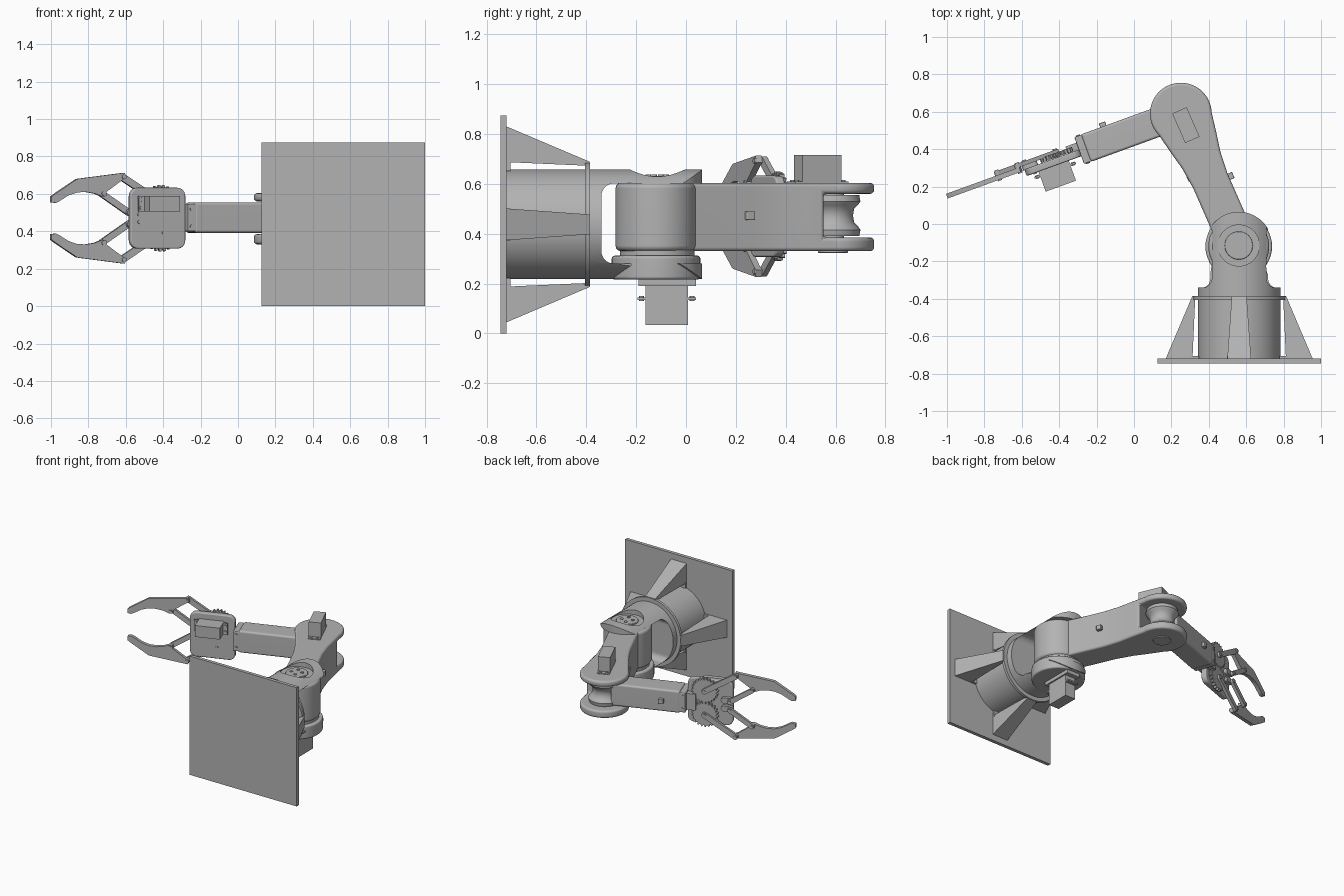
import bpy, bmesh
from math import sin, cos, pi, radians, hypot, atan2
from mathutils import Matrix, Vector

cube = bpy.data.objects.get("Cube")
if cube:
    bpy.data.objects.remove(cube, do_unlink=True)

grey = bpy.data.materials.new("plain grey")
grey.use_nodes = True
grey.diffuse_color = (0.45, 0.45, 0.45, 1)
grey.node_tree.nodes["Principled BSDF"].inputs["Base Color"].default_value = (0.45, 0.45, 0.45, 1)

# Working frames: world, base (axis along y), upper arm, forearm, gripper (a, z, depth)
WORLD = Matrix()
BASE = Matrix.Translation((0.5625, 0, 0.4375)) @ Matrix.Rotation(pi / 2, 4, 'X')
SHOULDER = Matrix.Translation((0.56, -0.115, 0))
UPPER = SHOULDER @ Matrix.Rotation(radians(113.7), 4, 'Z')
FORE = Matrix.Translation((0.25, 0.59, 0)) @ Matrix.Rotation(radians(200), 4, 'Z')
GRIP = FORE @ Matrix.Rotation(pi / 2, 4, 'X')


def apply(ob, kind, **settings):
    mod = ob.modifiers.new(kind.title(), kind)
    for key, value in settings.items():
        setattr(mod, key, value)
    bpy.context.view_layer.objects.active = ob
    bpy.ops.object.modifier_apply(modifier=mod.name)


def finish(ob, bevel=0.0, segments=3):
    if bevel:
        apply(ob, 'BEVEL', width=bevel, segments=segments, limit_method='ANGLE',
              angle_limit=radians(40))
    bpy.ops.object.select_all(action='DESELECT')
    ob.select_set(True)
    bpy.context.view_layer.objects.active = ob
    bpy.ops.object.shade_smooth_by_angle(angle=radians(35))
    ob.modifiers.new("Weighted", 'WEIGHTED_NORMAL').keep_sharp = True
    return ob


def make(name, bm, frame):
    bmesh.ops.recalc_face_normals(bm, faces=bm.faces)
    mesh = bpy.data.meshes.new(name)
    bm.to_mesh(mesh)
    bm.free()
    mesh.transform(frame)
    mesh.materials.append(grey)
    ob = bpy.data.objects.new(name, mesh)
    bpy.context.collection.objects.link(ob)
    return ob


def prism(name, points, lo, hi, frame=WORLD, bevel=0.0, done=True):
    bm = bmesh.new()
    face = bm.faces.new([bm.verts.new((x, y, lo)) for x, y in points])
    top = bmesh.ops.extrude_face_region(bm, geom=[face])["geom"]
    bmesh.ops.translate(bm, vec=(0, 0, hi - lo),
                        verts=[v for v in top if isinstance(v, bmesh.types.BMVert)])
    ob = make(name, bm, frame)
    return finish(ob, bevel) if done else ob


def arc(x, y, r, start=0, end=360, n=48):
    count = n if end - start == 360 else n + 1
    return [(x + r * cos(radians(start + (end - start) * i / n)),
             y + r * sin(radians(start + (end - start) * i / n))) for i in range(count)]


def disc(name, x, y, r, lo, hi, frame=WORLD, bevel=0.0, done=True, n=48):
    return prism(name, arc(x, y, r, n=n), lo, hi, frame, bevel, done)


def rect(x0, x1, y0, y1):
    return [(x0, y0), (x1, y0), (x1, y1), (x0, y1)]


def rounded(x0, x1, y0, y1, r):
    corners = [(x1 - r, y1 - r), (x0 + r, y1 - r), (x0 + r, y0 + r), (x1 - r, y0 + r)]
    return [p for i, (x, y) in enumerate(corners) for p in arc(x, y, r, 90 * i, 90 * i + 90, 6)]


def bar(name, p, q, w, lo, hi, frame):
    t = atan2(q[1] - p[1], q[0] - p[0]) * 180 / pi
    pts = arc(*q, w / 2, t - 90, t + 90, 8) + arc(*p, w / 2, t + 90, t + 270, 8)
    return prism(name, pts, lo, hi, frame)


def boolean(ob, cutter, operation='DIFFERENCE'):
    cutter.hide_render = True
    apply(ob, 'BOOLEAN', object=cutter, operation=operation, solver='EXACT')
    bpy.data.objects.remove(cutter, do_unlink=True)


def servo(name, frame, x, y, lo, hi, tab):
    prism(name + "_servo", rect(x - 0.086, x + 0.086, y - 0.042, y + 0.042), lo, hi, frame)
    prism(name + "_servo_tab", rect(x - 0.117, x + 0.117, y - 0.042, y + 0.042), tab, tab + 0.01, frame)
    for sx in (-0.102, 0.102):
        for sy in (-0.022, 0.022):
            disc(name + "_servo_screw", x + sx, y + sy, 0.01, tab - 0.004, tab + 0.015, frame, n=12)


# Mounting plate, pedestal and flange
prism("mounting_plate", rect(-0.4375, 0.4375, -0.4375, 0.4375), 0.72, 0.745, BASE)
disc("pedestal", 0, 0, 0.22, 0.36, 0.725, BASE, n=64)
disc("pedestal_flange", 0, 0, 0.249, 0.385, 0.405, BASE, n=64)

# Four tapered braces around the pedestal
for i in range(4):
    bm = bmesh.new()
    for depth, inner, outer, half in ((0.725, 0.25, 0.395, 0.064), (0.388, 0.235, 0.252, 0.04)):
        for r in (inner, outer):
            for s in (-half, half):
                bm.verts.new((r, s, depth))
    bmesh.ops.convex_hull(bm, input=bm.verts)
    finish(make("pedestal_brace", bm, BASE @ Matrix.Rotation(i * pi / 2, 4, 'Z')))
    prism("brace_foot", rect(0.215, 0.26, -0.064, 0.064), 0.705, 0.722,
          BASE @ Matrix.Rotation(i * pi / 2, 4, 'Z'))

# Shoulder fork carved from a cylinder
fork = disc("shoulder_fork", 0, 0, 0.22, -0.07, 0.395, BASE, done=False, n=64)
side = [(0.23, -0.295), (0.23, -0.225), (0.19, -0.21), (0.165, -0.18), (0.15, -0.14)]
outline = side + arc(0, 0, 0.18, -36, 216, 48) + [(-x, y) for x, y in reversed(side)]
boolean(fork, prism("fork_outline", outline, 0, 1, SHOULDER, done=False), 'INTERSECT')
slot = prism("fork_slot", rect(0, 1.2, -0.34, 0.3), 0.28, 0.602, done=False)
apply(slot, 'BEVEL', width=0.05, segments=5)
boolean(fork, slot)
boolean(fork, disc("fork_recess", 0, 0, 0.11, 0.622, 0.9, SHOULDER, done=False))
finish(fork)
disc("shoulder_pivot", 0, 0, 0.075, 0.6, 0.632, SHOULDER, 0.005)
for x, y in arc(0, 0, 0.038, 20, 380, 4):
    disc("pivot_screw", x, y, 0.011, 0.62, 0.637, SHOULDER, n=12)

# Shoulder turntable and its motor
disc("shoulder_turntable", 0, -0.005, 0.178, 0.216, 0.312, SHOULDER, 0.012)
disc("turntable_neck", 0, 0, 0.15, 0.3, 0.34, SHOULDER)
prism("servo_mount", rect(0.51, 0.615, -0.19, 0.04), 0.19, 0.22)
servo("shoulder", Matrix.Translation((0.5625, -0.077, 0)) @ Matrix.Rotation(pi / 2, 4, 'Z'),
      0, 0, 0.033, 0.2, 0.135)

# Upper arm with a slotted elbow
disc("shoulder_barrel", 0, -0.005, 0.163, 0.33, 0.604, SHOULDER, 0.022)
edge = [(0, 0.1), (0.38, 0.1), (0.5, 0.112), (0.6, 0.133)]
outline = [(x, -y) for x, y in edge] + arc(0.77, 0, 0.165, -112, 112, 40) + edge[::-1]
arm = prism("upper_arm", outline, 0.33, 0.604, UPPER, done=False)
boolean(arm, prism("elbow_slot", rounded(0.67, 1.2, -0.4, 0.4, 0.03), 0.385, 0.56, UPPER, done=False))
finish(arm, 0.016)
disc("elbow_bearing", 0.77, 0, 0.06, 0.323, 0.34, UPPER, 0.004)
servo("elbow", UPPER, 0.703, 0, 0.6, 0.716, 0.6)
prism("arm_clip_outer", rect(0.34, 0.375, -0.125, -0.09), 0.455, 0.49, UPPER, 0.004)
prism("arm_clip_inner", rect(0.42, 0.455, 0.09, 0.108), 0.455, 0.49, UPPER, 0.004)

# Elbow hub, a waisted spool
profile = [(0.39, 0.105), (0.415, 0.11), (0.43, 0.1), (0.445, 0.085), (0.473, 0.08),
           (0.5, 0.085), (0.515, 0.1), (0.53, 0.11), (0.556, 0.105)]
bm = bmesh.new()
rings = [[bm.verts.new((x, y, z)) for x, y in arc(0, 0, r)] for z, r in profile]
for low, high in zip(rings, rings[1:]):
    for i in range(len(low)):
        bm.faces.new((low[i - 1], low[i], high[i], high[i - 1]))
bm.faces.new(rings[0])
bm.faces.new(rings[-1])
finish(make("elbow_hub", bm, FORE))
disc("elbow_axle", 0, 0, 0.045, 0.37, 0.57, FORE)

# Forearm and wrist
prism("forearm", rect(0.06, 0.54, -0.078, 0.078), 0.392, 0.554, FORE, 0.014)
prism("wrist_block", rect(0.52, 0.578, -0.076, 0.076), 0.4, 0.546, FORE, 0.006)
prism("wrist_bracket", rect(0.57, 0.64, -0.045, 0.03), 0.41, 0.53, FORE)
prism("forearm_clip", rect(0.395, 0.43, -0.1, -0.07), 0.455, 0.49, FORE, 0.004)
for z in (0.425, 0.52):
    disc("wrist_screw", 0.556, z, 0.011, -0.081, 0.081, GRIP, n=12)

# Gripper body and motor
prism("gripper_body", rounded(0.575, 0.888, 0.307, 0.633, 0.045), -0.032, 0.006, GRIP, 0.008)
servo("gripper", GRIP @ Matrix.Translation((0, 0.548, 0)) @ Matrix.Rotation(pi, 4, 'X'),
      0.735, 0, 0.02, 0.145, 0.05)
for a, z in ((0.84, 0.58), (0.84, 0.49), (0.84, 0.45), (0.7, 0.39)):
    disc("body_screw", a, z, 0.01, -0.037, 0, GRIP, n=12)

# Gears, links and claws, mirrored about the gripper's centre line
MID = 0.47
claw = [(1.326, 0.085), (1.326, 0.115), (1.306, 0.13), (1.18, 0.21), (0.91, 0.243), (0.9, 0.215),
        (0.925, 0.203), (1.015, 0.14), (1.015, 0.118), (1.035, 0.115), (1.08, 0.132),
        (1.13, 0.14), (1.18, 0.138), (1.23, 0.122), (1.28, 0.092), (1.3, 0.082)]
TEETH = 22
for s, word in ((1, "upper"), (-1, "lower")):
    hub, outer, inner, root = [(a, MID + s * h) for a, h in
                               ((0.7, 0.087), (0.915, 0.222), (1.03, 0.132), (0.875, 0.03))]
    gear = []
    for i in range(TEETH * 4):
        r = 0.092 if i % 4 < 2 else 0.08
        t = 2 * pi * (i + (s < 0) * 2) / (TEETH * 4)
        gear.append((hub[0] + r * cos(t), hub[1] + r * sin(t)))
    prism(word + "_gear", gear, 0.008, 0.032, GRIP)
    bar(word + "_drive_link", hub, outer, 0.038, 0.026, 0.048, GRIP)
    bar(word + "_guide_link", root, inner, 0.034, 0.026, 0.048, GRIP)
    bar(word + "_guide_arm", (0.83, root[1]), root, 0.04, 0.0, 0.03, GRIP)
    prism(word + "_claw", [(a, MID + s * h) for a, h in claw], 0.0, 0.026, GRIP)
    for a, z in (hub, outer, inner, root):
        disc(word + "_pin", a, z, 0.012, -0.006, 0.054, GRIP, n=16)
